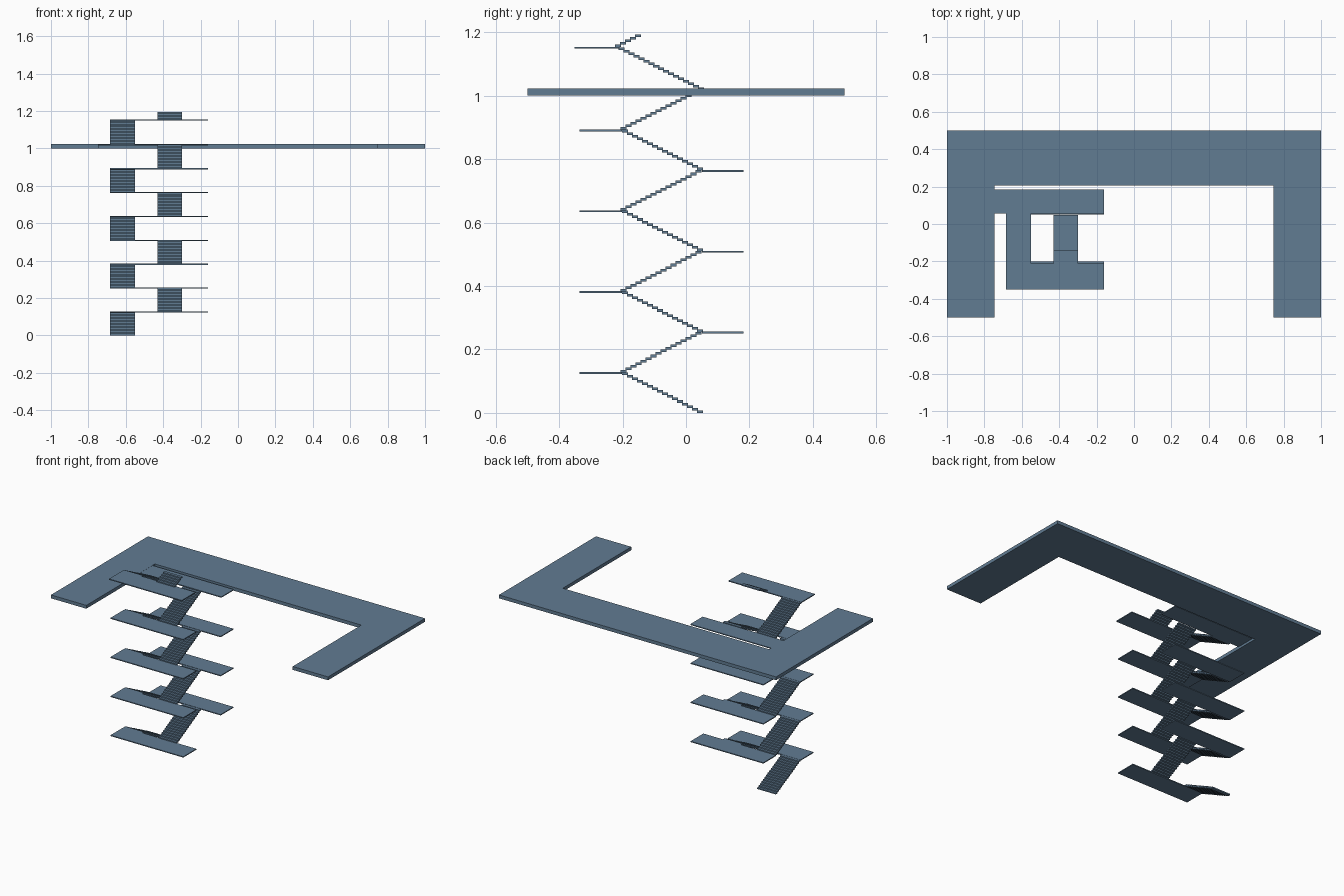
import bpy, bmesh

if "Cube" in bpy.data.objects:
    bpy.data.objects.remove(bpy.data.objects["Cube"])

RISE, RUN, DEPTH = 0.00797, 0.0157, 0.019   # one step
FLIGHT = 16 * RISE                          # height of one flight
LEFT, RIGHT = (-0.685, -0.55), (-0.43, -0.30)

# Slate blue-grey for every part
slate = bpy.data.materials.new("slate")
slate.diffuse_color = (0.12, 0.20, 0.29, 1)
slate.use_nodes = True
slate.node_tree.nodes["Principled BSDF"].inputs["Base Color"].default_value = slate.diffuse_color


def add_box(bm, x, y, z):
    v = [bm.verts.new((a, b, c)) for c in z for a, b in
         ((x[0], y[0]), (x[1], y[0]), (x[1], y[1]), (x[0], y[1]))]
    for f in ((3, 2, 1, 0), (4, 5, 6, 7), (0, 1, 5, 4),
              (1, 2, 6, 5), (2, 3, 7, 6), (3, 0, 4, 7)):
        bm.faces.new([v[i] for i in f])


def finish(name, bm):
    me = bpy.data.meshes.new(name)
    bm.to_mesh(me)
    bm.free()
    me.materials.append(slate)
    ob = bpy.data.objects.new(name, me)
    bpy.context.collection.objects.link(ob)


def landing(name, x, y, z):
    bm = bmesh.new()
    add_box(bm, x, y, (z - 0.003, z + 0.003))
    finish(name, bm)


def flight(name, x, y0, z0, direction, steps=16):
    bm = bmesh.new()
    for i in range(steps):
        a = y0 + direction * RUN * i
        b = a + direction * DEPTH
        z = z0 + RISE * i
        add_box(bm, x, (min(a, b), max(a, b)), (z, z + RISE))
    finish(name, bm)


# U-shaped floor slab, extruded from its outline
bm = bmesh.new()
outline = [(-1, -0.5), (-0.745, -0.5), (-0.745, 0.207), (0.745, 0.207),
           (0.745, -0.5), (1, -0.5), (1, 0.5), (-1, 0.5)]
face = bm.faces.new([bm.verts.new((x, y, 1.0)) for x, y in outline])
ext = bmesh.ops.extrude_face_region(bm, geom=[face])
for v in ext["geom"]:
    if isinstance(v, bmesh.types.BMVert):
        v.co.z = 1.022
bmesh.ops.recalc_face_normals(bm, faces=bm.faces)
finish("floor_slab", bm)

# Four storeys of switchback stairs: left flight to front, right flight to back
for s in range(4):
    z = 2 * s * FLIGHT
    last = s == 3
    flight(f"left_flight_{s}", LEFT, 0.053, z, -1)
    landing(f"front_landing_{s}", (-0.685, -0.16), (-0.336, -0.201), z + FLIGHT - 0.002)
    flight(f"right_flight_{s}", RIGHT, -0.206, z + FLIGHT, 1)
    # The top back landing reaches sideways to the slab
    landing(f"back_landing_{s}", (-0.745 if last else -0.685, -0.16),
            (0.057, 0.184) if last else (0.05, 0.181), z + 2 * FLIGHT - 0.002)

# Stairs above the slab, with an unfinished last flight
top = 8 * FLIGHT
flight("upper_left_flight", LEFT, 0.057, top - 0.003, -1, 17)
landing("upper_front_landing", (-0.685, -0.16), (-0.351, -0.21), top + 0.131)
flight("upper_right_flight", RIGHT, -0.224, top + 0.133, 1, 5)
